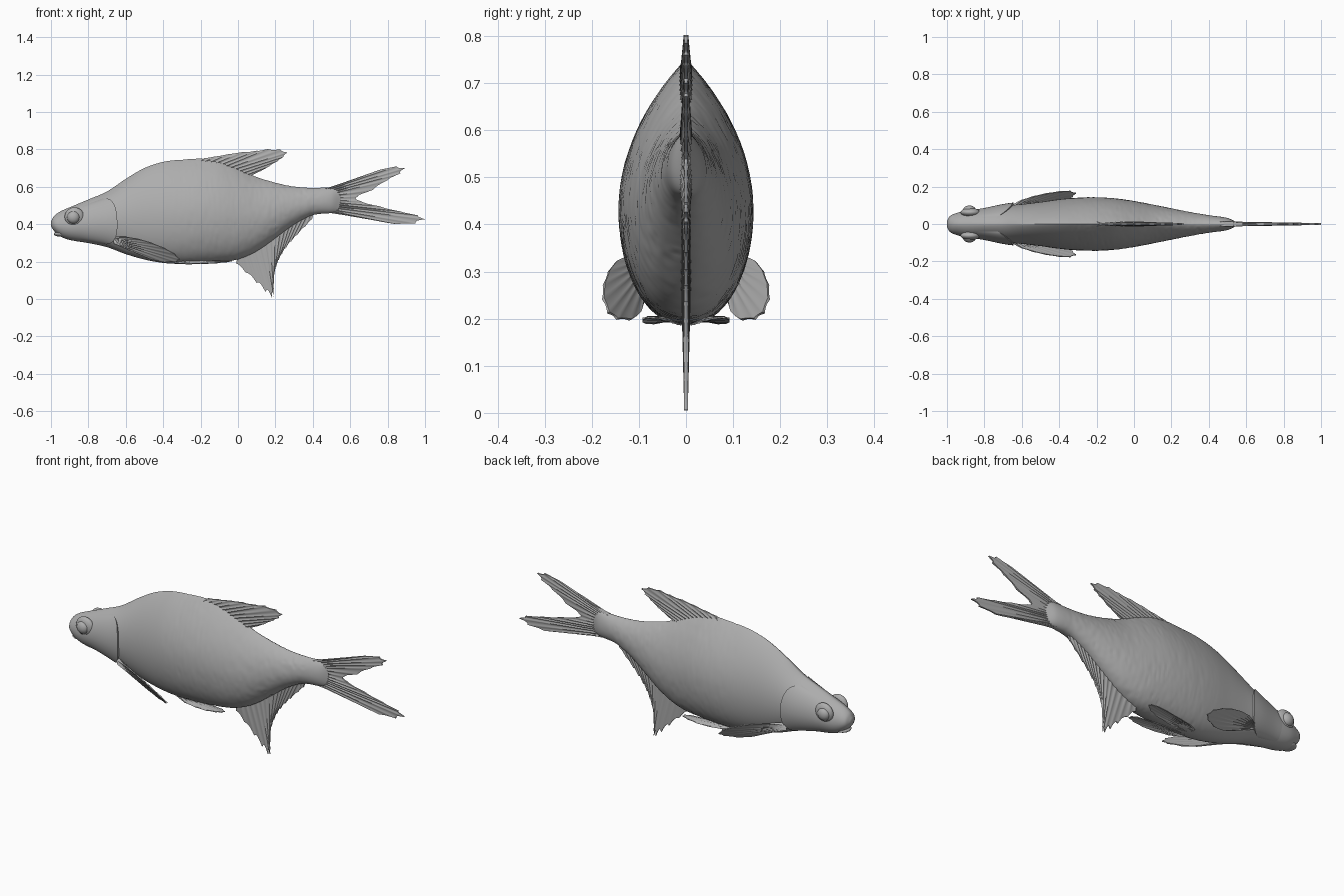
import bpy, bmesh, math
from mathutils import Vector, noise

if "Cube" in bpy.data.objects:
    bpy.data.objects.remove(bpy.data.objects["Cube"])

grey = bpy.data.materials.new("fish_grey")
grey.diffuse_color = (0.42, 0.42, 0.42, 1)
grey.use_nodes = True
grey.node_tree.nodes["Principled BSDF"].inputs["Base Color"].default_value = grey.diffuse_color

# Body stations: x, top z, bottom z, half width
BODY = [(-1.0, .415, .39, .015), (-.985, .442, .365, .042), (-.95, .468, .335, .058),
        (-.9, .49, .316, .072), (-.8, .532, .299, .083), (-.7, .575, .277, .098),
        (-.6, .642, .24, .106), (-.5, .70, .211, .118), (-.4, .733, .193, .132),
        (-.3, .745, .187, .141), (-.2, .75, .19, .143), (-.1, .738, .197, .137),
        (0, .70, .212, .123), (.1, .652, .255, .104), (.2, .622, .325, .084),
        (.3, .601, .398, .064), (.4, .594, .448, .047), (.5, .596, .46, .032),
        (.55, .59, .47, .009)]


def make(name, verts, faces, mirror=False, angle=50):
    me = bpy.data.meshes.new(name)
    me.from_pydata([tuple(v) for v in verts], [], faces)
    bm = bmesh.new()
    bm.from_mesh(me)
    bmesh.ops.recalc_face_normals(bm, faces=bm.faces)
    bm.to_mesh(me)
    bm.free()
    me.materials.append(grey)
    ob = bpy.data.objects.new(name, me)
    bpy.context.collection.objects.link(ob)
    bpy.ops.object.select_all(action='DESELECT')
    ob.select_set(True)
    bpy.context.view_layer.objects.active = ob
    bpy.ops.object.shade_smooth_by_angle(angle=math.radians(angle))
    if mirror:
        ob.modifiers.new("mirror", 'MIRROR').use_axis = (False, True, False)
    return ob


def station(x):
    """Smooth interpolation of the body table."""
    k = 0
    while k < len(BODY) - 2 and x > BODY[k + 1][0]:
        k += 1
    a, b = BODY[k], BODY[k + 1]
    p, q = BODY[max(k - 1, 0)], BODY[min(k + 2, len(BODY) - 1)]
    h = b[0] - a[0]
    t = (x - a[0]) / h
    out = []
    for c in (1, 2, 3):
        m0 = (b[c] - p[c]) / (b[0] - p[0]) * h
        m1 = (q[c] - a[c]) / (q[0] - a[0]) * h
        out.append((2*t**3 - 3*t*t + 1) * a[c] + (t**3 - 2*t*t + t) * m0
                   + (3*t*t - 2*t**3) * b[c] + (t**3 - t*t) * m1)
    return out


def surface(x, t, lift=0.0):
    """Point on the body skin: pointed back, rounded belly."""
    top, bot, w = station(x)
    zc = bot + .43 * (top - bot)
    s, c = math.sin(t), math.cos(t)
    power = 1.2 + .7 * math.exp(-((x + .2) / .45) ** 2) if s > 0 else .92
    y = w * math.copysign(abs(c) ** power, c)
    z = zc + ((top - zc) if s > 0 else (zc - bot)) * s
    out = Vector((0, y, z - zc))
    if out.length > 1e-6:
        out.normalize()
    return Vector((x, y, z)) + out * lift


def smooth(a, b, x):
    t = min(1, max(0, (x - a) / (b - a)))
    return t * t * (3 - 2 * t)


# Body with small pitted scales on the rear half
NX, NT = 220, 80
verts, faces = [], []
for i in range(NX + 1):
    x = -1 + 1.55 * (i / NX) ** 1.15
    mask = smooth(-.5, -.15, x) * (1 - smooth(.35, .5, x))
    for j in range(NT):
        t = 2 * math.pi * j / NT
        p = surface(x, t)
        n = noise.noise(Vector((p.x * 42, p.y * 25 + 7, p.z * 26)))
        verts.append(surface(x, t, mask * (.002 * n - .008 * max(0, n - .25))))
for i in range(NX):
    for j in range(NT):
        k = (j + 1) % NT
        faces.append((i*NT + j, i*NT + k, (i+1)*NT + k, (i+1)*NT + j))
faces += [tuple(range(NT)), tuple(range(NX * NT, NX * NT + NT))]
make("body", verts, faces)

# Gill covers: raised patches with a curved rear lip
NU, NV = 28, 18
verts, faces = [], []
for i in range(NU + 1):
    r = 2 * i / NU - 1
    t = math.radians(-4 + 62 * r)
    edge = -.645 - .085 * abs(r) ** 2.4
    for j in range(NV + 2):
        v = min(j / NV, 1)
        lift = .013 * v * (1 - r ** 6) if j <= NV else -.012
        verts.append(surface(-.86 + (edge + .86) * v, t, lift - .001))
W = NV + 2
for i in range(NU):
    for j in range(W - 1):
        faces.append((i*W + j, (i+1)*W + j, (i+1)*W + j + 1, i*W + j + 1))
make("gill_covers", verts, faces, mirror=True)


def curve(pts, u):
    """Catmull-Rom sample along a list of points, u from 0 to 1."""
    n = len(pts) - 1
    k = min(int(u * n), n - 1)
    t = u * n - k
    a, b = Vector(pts[k]), Vector(pts[k + 1])
    p, q = Vector(pts[max(k - 1, 0)]), Vector(pts[min(k + 2, n)])
    return .5 * (2*a + (b - p)*t + (2*p - 5*a + 4*b - q)*t*t + (3*a - p - 3*b + q)*t**3)


def fin(name, root, edge, rays, thick, jag=.05, mirror=False):
    """Tapered fin with ribbed rays running from the root curve to the edge curve."""
    if len(root[0]) == 2:
        root = [(x, 0, z) for x, z in root]
        edge = [(x, 0, z) for x, z in edge]
    nu, nv = rays * 6, 10
    axis = (Vector(edge[-1]) - Vector(edge[0])).cross(
        curve(edge, .5) - curve(root, .5)).normalized()
    front, back = [], []
    for i in range(nu + 1):
        u = i / nu
        a, b = curve(root, u), curve(edge, u)
        rib = abs(math.sin(math.pi * u * rays))
        for j in range(nv + 1):
            v = j / nv
            p = a.lerp(b, v * (1 - jag * rib * v))
            h = thick * (1 - .65 * v) * (1 - .35 * rib)
            front.append(p + axis * h)
            back.append(p - axis * h)
    N, m = len(front), nv + 1
    faces = []
    for i in range(nu):
        for j in range(nv):
            f = (i*m + j, i*m + j + 1, (i+1)*m + j + 1, (i+1)*m + j)
            faces += [f, tuple(k + N for k in reversed(f))]
    rim = ([j for j in range(m)] + [i*m + nv for i in range(1, nu + 1)]
           + [nu*m + j for j in range(nv - 1, -1, -1)] + [i*m for i in range(nu - 1, 0, -1)])
    for a, b in zip(rim, rim[1:] + rim[:1]):
        faces.append((a, b, b + N, a + N))
    make(name, front + back, faces, mirror)


# Fins on the centre line
fin("dorsal_fin", [(-.2, .735), (-.05, .70), (.05, .64)],
    [(-.18, .753), (-.1, .766), (0, .783), (.1, .793), (.18, .803), (.262, .79),
     (.245, .76), (.2, .73), (.13, .688), (.06, .66)], 12, .014)
fin("anal_fin", [(0, .24), (.15, .32), (.3, .43), (.41, .475)],
    [(-.01, .19), (.1, .085), (.182, .005), (.192, .03), (.192, .12), (.215, .2),
     (.255, .27), (.315, .34), (.395, .425)], 16, .011, .12)
fin("tail_fin", [(.46, .59), (.47, .53), (.46, .465)],
    [(.56, .614), (.75, .688), (.85, .71), (.893, .70), (.87, .672), (.8, .635),
     (.72, .583), (.64, .548), (.66, .522), (.76, .495), (.87, .468), (.965, .447),
     (1.0, .426), (.95, .405), (.85, .4), (.72, .422), (.56, .45)], 16, .014)

# Paired fins
fin("pectoral_fins", [(-.67, .085, .33), (-.66, .08, .30)],
    [(-.6, .128, .332), (-.52, .152, .318), (-.43, .17, .288), (-.35, .177, .25),
     (-.31, .165, .213), (-.34, .14, .198), (-.43, .105, .203), (-.53, .088, .24),
     (-.62, .082, .285)], 10, .009, .03, True)
fin("pelvic_fins", [(-.34, .04, .2), (-.33, .015, .196)],
    [(-.27, .07, .19), (-.16, .09, .192), (-.07, .092, .2), (-.03, .075, .203),
     (-.06, .045, .198), (-.15, .022, .19), (-.26, .01, .187)], 9, .007, .03, True)


def ball(name, loc, size, mirror=False):
    bm = bmesh.new()
    bmesh.ops.create_uvsphere(bm, u_segments=32, v_segments=16, radius=1)
    verts = [Vector(loc) + Vector([a * b for a, b in zip(v.co, size)]) for v in bm.verts]
    bm.verts.index_update()
    faces = [tuple(v.index for v in f.verts) for f in bm.faces]
    bm.free()
    make(name, verts, faces, mirror)


# Eyes, brow ridges and lips
ball("eyes", (-.88, .073, .437), (.034, .026, .034), True)
ball("eye_sockets", (-.875, .062, .44), (.052, .024, .05), True)
ball("upper_lip", (-.957, 0, .389), (.04, .046, .016))
ball("lower_lip", (-.945, 0, .348), (.04, .042, .015))
